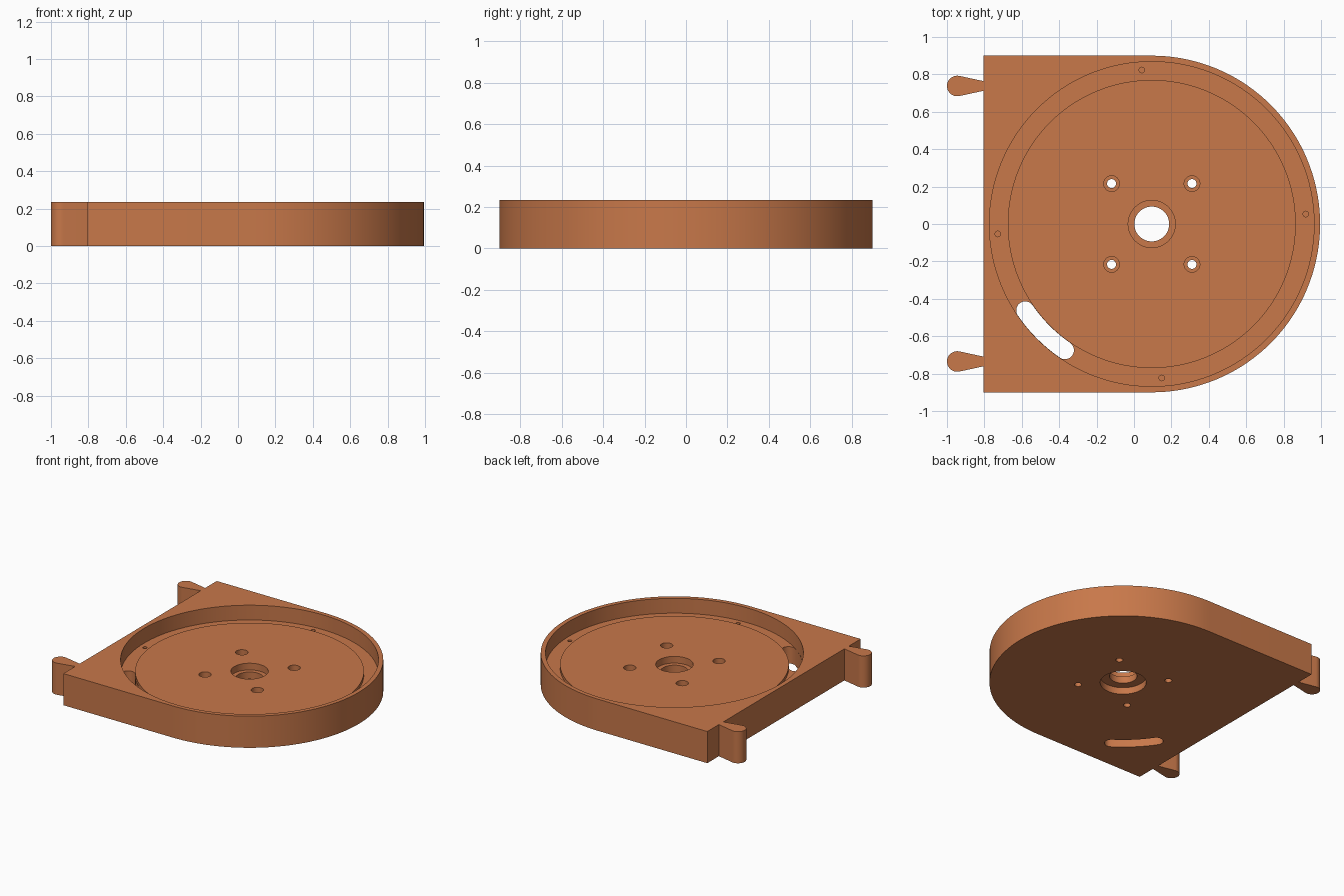
import bpy, bmesh, math

if "Cube" in bpy.data.objects:
    bpy.data.objects.remove(bpy.data.objects["Cube"])

H = 0.235            # total height
CX = 0.095           # centre of the round end
R = 0.9              # radius of the round end
LEFT = CX - R        # straight edge

mat = bpy.data.materials.new("copper_orange")
mat.diffuse_color = (0.578, 0.188, 0.068, 1)
mat.use_nodes = True
mat.node_tree.nodes["Principled BSDF"].inputs["Base Color"].default_value = mat.diffuse_color


def finish(name, bm):
    bmesh.ops.recalc_face_normals(bm, faces=bm.faces)
    me = bpy.data.meshes.new(name)
    bm.to_mesh(me)
    bm.free()
    me.materials.append(mat)
    ob = bpy.data.objects.new(name, me)
    bpy.context.collection.objects.link(ob)
    return ob


def prism(name, pts, z0, z1):
    bm = bmesh.new()
    face = bm.faces.new([bm.verts.new((x, y, z0)) for x, y in pts])
    ext = bmesh.ops.extrude_face_region(bm, geom=[face])["geom"]
    top = [v for v in ext if isinstance(v, bmesh.types.BMVert)]
    bmesh.ops.translate(bm, verts=top, vec=(0, 0, z1 - z0))
    return finish(name, bm)


def lathe(name, profile, x, y, steps):
    bm = bmesh.new()
    vs = [bm.verts.new((r, 0, z)) for r, z in profile]
    es = [bm.edges.new(p) for p in zip(vs, vs[1:])]
    bmesh.ops.spin(bm, geom=vs + es, cent=(0, 0, 0), axis=(0, 0, 1),
                   angle=math.tau, steps=steps, use_duplicate=False)
    bmesh.ops.remove_doubles(bm, verts=bm.verts, dist=1e-5)
    bmesh.ops.translate(bm, verts=bm.verts, vec=(x, y, 0))
    return finish(name, bm)


def arc(cx, cy, r, a0, a1, n):
    return [(cx + r * math.cos(math.radians(a0 + (a1 - a0) * i / n)),
             cy + r * math.sin(math.radians(a0 + (a1 - a0) * i / n)))
            for i in range(n + 1)]


def peg(y):
    # tapered neck with a round head, listed from the upper to the lower side
    return ([(LEFT, y + 0.026)] + arc(-0.945, y, 0.055, 79, 281, 20)
            + [(LEFT, y - 0.026)])


# housing body: D-shaped outline with two side pegs
outline = (arc(CX, 0, R, -90, 90, 72) + [(LEFT, R)] + peg(0.738)
           + peg(-0.735) + [(LEFT, -R)])
body = prism("housing", outline, 0, H)

# round pocket, ring groove and stepped centre bore
cutters = [lathe("pocket_cutter", [
    (0, -0.1), (0.155, -0.1), (0.155, 0.05), (0.093, 0.05), (0.093, 0.1),
    (0.126, 0.1), (0.126, 0.15), (0.77, 0.15), (0.77, 0.125),
    (0.868, 0.125), (0.868, 0.35), (0, 0.35)], CX, 0, 128)]

# four counterbored screw holes
for sx in (-1, 1):
    for sy in (-1, 1):
        cutters.append(lathe("screw_hole_cutter", [
            (0, -0.1), (0.024, -0.1), (0.024, 0.075), (0.042, 0.075),
            (0.042, 0.2), (0, 0.2)], CX + 0.215 * sx, 0.216 * sy, 32))

# four blind pin holes in the groove
for k in range(4):
    a = math.radians(93.7 + 90 * k)
    cutters.append(lathe("pin_hole_cutter", [
        (0, 0.07), (0.015, 0.07), (0.015, 0.2), (0, 0.2)],
        CX + 0.825 * math.cos(a), 0.825 * math.sin(a), 20))

# curved slot through the groove floor
A0, A1, RS, W = 214.3, 235.5, 0.819, 0.048
end0, end1 = arc(CX, 0, RS, A0, A1, 1)
slot = (arc(CX, 0, RS + W, A0, A1, 12)
        + arc(*end1, W, A1, A1 + 180, 12)[1:-1]
        + arc(CX, 0, RS - W, A1, A0, 12)
        + arc(*end0, W, A0 + 180, A0 + 360, 12)[1:-1])
cutters.append(prism("slot_cutter", slot, -0.1, 0.2))

# cut everything out of the body
bpy.context.view_layer.objects.active = body
for c in cutters:
    c.hide_render = True
    m = body.modifiers.new("cut", 'BOOLEAN')
    m.operation = 'DIFFERENCE'
    m.solver = 'EXACT'
    m.object = c
    bpy.ops.object.modifier_apply(modifier=m.name)
    bpy.data.objects.remove(c)

bpy.ops.object.select_all(action='DESELECT')
body.select_set(True)
bpy.ops.object.shade_smooth_by_angle(angle=math.radians(30))
